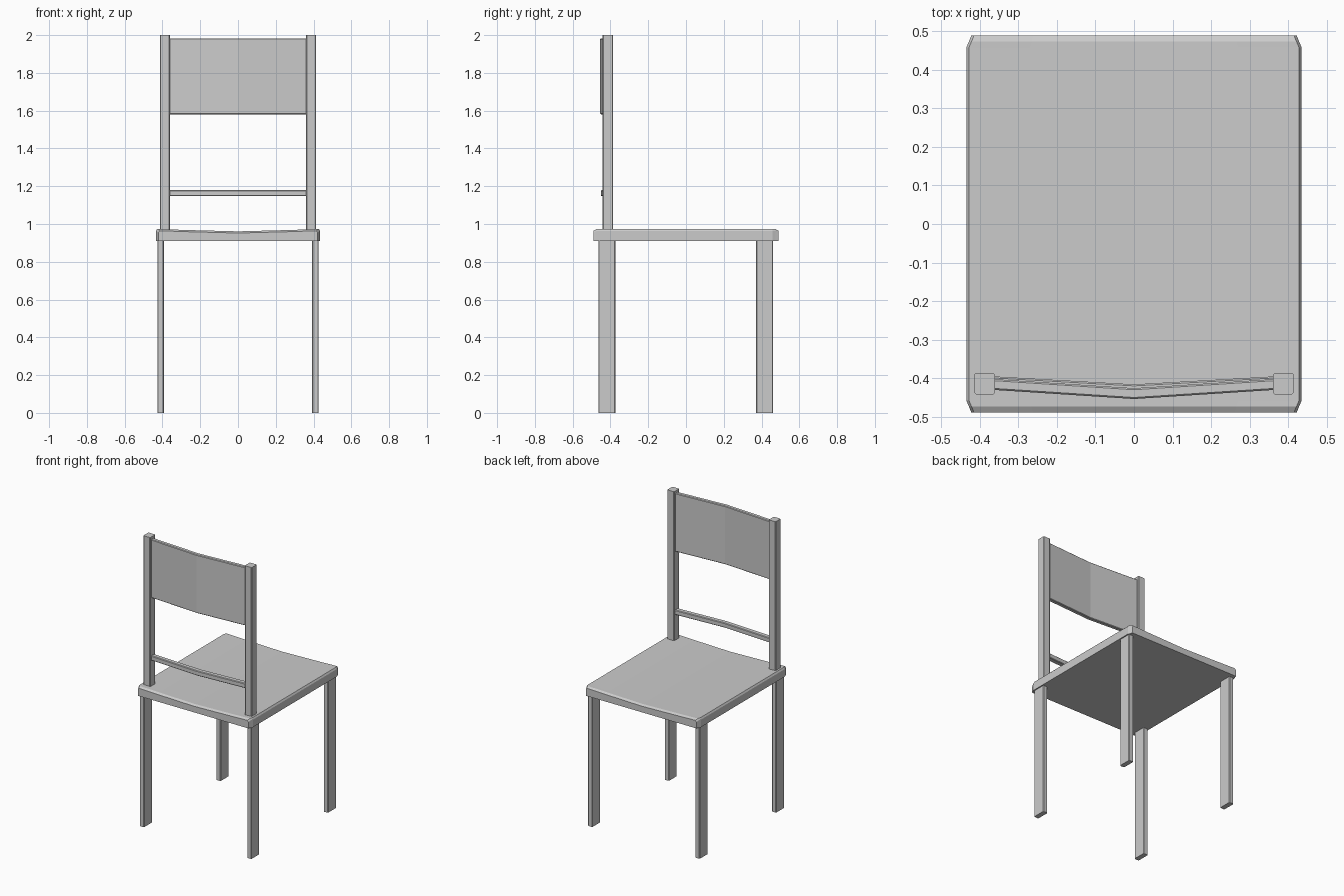
import bpy, bmesh

if "Cube" in bpy.data.objects:
    bpy.data.objects.remove(bpy.data.objects["Cube"])


def loft(name, rings):
    """Skin a list of equal-length closed rings and cap both ends."""
    bm = bmesh.new()
    vs = [[bm.verts.new(p) for p in ring] for ring in rings]
    n = len(rings[0])
    for a, b in zip(vs, vs[1:]):
        for i in range(n):
            j = (i + 1) % n
            bm.faces.new((a[i], a[j], b[j], b[i]))
    bm.faces.new(vs[0])
    bm.faces.new(vs[-1])
    bmesh.ops.recalc_face_normals(bm, faces=bm.faces[:])
    mesh = bpy.data.meshes.new(name)
    bm.to_mesh(mesh)
    bm.free()
    obj = bpy.data.objects.new(name, mesh)
    bpy.context.collection.objects.link(obj)
    return obj


def upright(name, x0, x1, y0, y1, z0, z1, c):
    """Vertical bar with narrow chamfers down its edges."""
    outline = [(x0 + c, y0), (x1 - c, y0), (x1, y0 + c), (x1, y1 - c),
               (x1 - c, y1), (x0 + c, y1), (x0, y1 - c), (x0, y0 + c)]
    return loft(name, [[(x, y, z) for x, y in outline] for z in (z0, z1)])


# Seat: dished top, clipped corners, softened front and back edges
def seat_ring(y, half, drop):
    k = half / 0.435
    top = [(0.435, 0.962), (0.428, 0.973), (0.27, 0.968), (0.0, 0.961)]
    top += [(-x, z) for x, z in top[-2::-1]]
    outline = [(-0.435, 0.91), (0.435, 0.91)] + top
    return [(x * k, y, z - (drop if z > 0.92 else 0)) for x, z in outline]


ends = [(0.489, 0.422, 0.009), (0.474, 0.428, 0.0), (0.458, 0.435, 0.0)]
loft("seat", [seat_ring(-y, h, d) for y, h, d in ends]
     + [seat_ring(y, h, d) for y, h, d in reversed(ends)])

# Legs and back posts, left and right
for side, s in (("left", -1), ("right", 1)):
    lx = sorted((s * 0.393, s * 0.427))
    upright(f"front_{side}_leg", *lx, -0.464, -0.374, 0, 0.915, 0.004)
    upright(f"rear_{side}_leg", *lx, 0.371, 0.461, 0, 0.915, 0.004)
    px = sorted((s * 0.361, s * 0.414))
    upright(f"{side}_back_post", *px, -0.442, -0.386, 0.95, 2.0, 0.004)


# Bowed backrest panel and lower rail, bent once at the middle
def bowed(name, front, back, z0, z1, bow, c):
    outline = [(front, z0 + c), (front + c, z0), (back - c, z0), (back, z0 + c),
               (back, z1 - c), (back - c, z1), (front + c, z1), (front, z1 - c)]
    loft(name, [[(x, y - b, z) for y, z in outline]
                for x, b in ((-0.37, 0), (0, bow), (0.37, 0))])


bowed("backrest_panel", -0.430, -0.402, 1.58, 1.983, 0.024, 0.004)
bowed("lower_back_rail", -0.430, -0.395, 1.147, 1.18, 0.021, 0.004)
